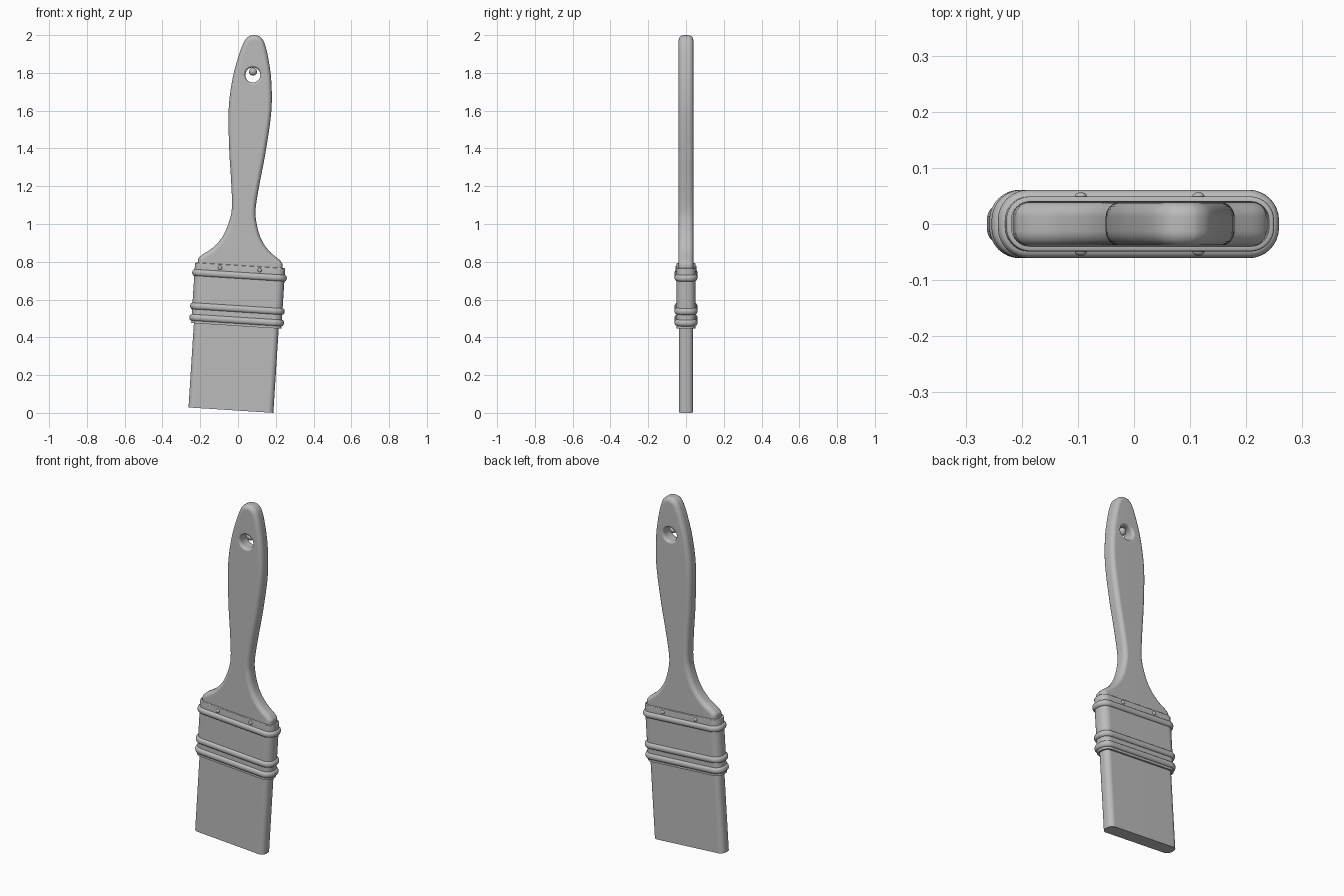
import bpy, bmesh, math
from mathutils import Matrix, Vector

cube = bpy.data.objects.get("Cube")
if cube:
    bpy.data.objects.remove(cube, do_unlink=True)

# One plain grey for every part
grey = bpy.data.materials.new("plain grey")
grey.use_nodes = True
grey.diffuse_color = (0.5, 0.5, 0.5, 1)
grey.node_tree.nodes["Principled BSDF"].inputs["Base Color"].default_value = (0.5, 0.5, 0.5, 1)

# The brush is built upright, then leans slightly sideways
LEAN = Matrix.Translation((-0.0375, 0, 0.0145)) @ Matrix.Rotation(math.radians(3.64), 4, 'Y')


def finish(name, bm, angle=40):
    bmesh.ops.recalc_face_normals(bm, faces=bm.faces)
    bm.transform(LEAN)
    mesh = bpy.data.meshes.new(name)
    bm.to_mesh(mesh)
    bm.free()
    mesh.materials.append(grey)
    obj = bpy.data.objects.new(name, mesh)
    bpy.context.collection.objects.link(obj)
    bpy.ops.object.select_all(action='DESELECT')
    obj.select_set(True)
    bpy.context.view_layer.objects.active = obj
    bpy.ops.object.shade_smooth_by_angle(angle=math.radians(angle))
    mod = obj.modifiers.new("Weighted normals", 'WEIGHTED_NORMAL')
    mod.keep_sharp = True
    return obj


def loft(bm, rings):
    """Skin closed rings of equal length; return the vertex rings."""
    rows = [[bm.verts.new(p) for p in ring] for ring in rings]
    n = len(rows[0])
    for a, b in zip(rows, rows[1:]):
        for i in range(n):
            j = (i + 1) % n
            bm.faces.new((a[i], a[j], b[j], b[i]))
    return rows


def rounded_rect(hx, hy, r, z, steps=8):
    pts = []
    for k, (sx, sy) in enumerate(((1, 1), (-1, 1), (-1, -1), (1, -1))):
        for s in range(steps + 1):
            a = math.pi / 2 * (k + s / steps)
            pts.append((sx * (hx - r) + r * math.cos(a), sy * (hy - r) + r * math.sin(a), z))
    return pts


def smooth_path(pts, steps=6):
    """Catmull-Rom curve through the points, ends held."""
    p = [Vector(q) for q in [pts[0]] + pts + [pts[-1]]]
    out = []
    for i in range(1, len(p) - 2):
        a, b, c, d = p[i - 1:i + 3]
        for s in range(steps):
            t = s / steps
            out.append(0.5 * (2 * b + (c - a) * t + (2 * a - 5 * b + 4 * c - d) * t * t
                              + (3 * b - a - 3 * c + d) * t ** 3))
    return out + [p[-1]]


def inset(loop, d):
    """Shift an anticlockwise loop inward by d."""
    n, out = len(loop), []
    for i, p in enumerate(loop):
        t = (loop[(i + 1) % n] - loop[i - 1]).normalized()
        out.append(p + Vector((-t.y, t.x)) * d)
    return out


# Handle: flat outline with rounded edges and a countersunk hanging hole
HALF = 0.0385
side = smooth_path([(0.224, 0.64), (0.225, 0.765), (0.214, 0.803), (0.15, 0.852), (0.102, 0.915),
                    (0.073, 0.995), (0.063, 1.075), (0.077, 1.22), (0.097, 1.38), (0.113, 1.59),
                    (0.103, 1.75), (0.079, 1.872), (0.053, 1.953), (0.027, 1.983), (0, 1.989)])
outline = side + [Vector((-p.x, p.y)) for p in reversed(side[:-1])]
HOLE = Vector((0.003, 1.778))
hole = [HOLE + 0.040 * Vector((math.cos(a), -math.sin(a)))
        for a in (math.tau * i / 40 for i in range(40))]


def edge_rings(loop, width, depth, steps=6):
    rings = []
    for face in (-1, 1):
        for s in range(steps + 1):
            a = math.pi / 2 * s / steps
            if face == 1:
                a = math.pi / 2 - a
            ring = inset(loop, width * (1 - math.sin(a)))
            y = face * (HALF - depth * (1 - math.cos(a)))
            rings.append([(p.x, y, p.y) for p in ring])
    return rings


bm = bmesh.new()
outer = loft(bm, edge_rings(outline, 0.024, 0.026))
inner = loft(bm, edge_rings(hole, 0.012, 0.016))
for k in (0, -1):
    edges = []
    for row in (outer[k], inner[k]):
        edges += [bm.edges.get((row[i - 1], row[i])) for i in range(len(row))]
    bmesh.ops.triangle_fill(bm, edges=edges, use_beauty=True)
finish("handle", bm)

# Small peg lodged at the top of the hole
bm = bmesh.new()
bmesh.ops.create_uvsphere(bm, u_segments=20, v_segments=12, radius=0.021,
                          matrix=Matrix.Translation((HOLE.x, 0, HOLE.y + 0.018)))
finish("hole_peg", bm)

# Ferrule: thin metal sleeve with three raised beads and open lips
profile = [(0.475, -0.011), (0.447, -0.011), (0.447, 0)]
for z in (0.477, 0.538, 0.715):
    profile += [(z - 0.017 * math.cos(a), 0.012 * math.sin(a))
                for a in (math.pi * i / 8 for i in range(9))]
profile += [(0.765, 0), (0.768, -0.003), (0.768, -0.009), (0.735, -0.011)]
bm = bmesh.new()
loft(bm, [rounded_rect(0.239 + d, 0.049 + d, 0.042 + d, z) for z, d in profile])
finish("ferrule", bm, 50)

# Bristles: solid rounded block
bm = bmesh.new()
rows = loft(bm, [rounded_rect(0.225, 0.038, 0.03, z) for z in (0, 0.56)])
bm.faces.new(rows[0])
bm.faces.new(rows[-1])
finish("bristles", bm)

# Filler closing the gap between bristles and sleeve
bm = bmesh.new()
rows = loft(bm, [rounded_rect(0.229, 0.039, 0.032, z) for z in (0.465, 0.745)])
bm.faces.new(rows[0])
bm.faces.new(rows[-1])
finish("ferrule_core", bm)

# Rivets: two small domes on each broad side
for side_name, y in (("front", -0.049), ("back", 0.049)):
    for hand, x in (("left", 0.105), ("right", -0.105)):
        bm = bmesh.new()
        bmesh.ops.create_uvsphere(bm, u_segments=16, v_segments=10, radius=0.011,
                                  matrix=Matrix.Translation((x, y, 0.749)) @ Matrix.Diagonal((1, 0.7, 1, 1)))
        finish(f"rivet_{side_name}_{hand}", bm)
